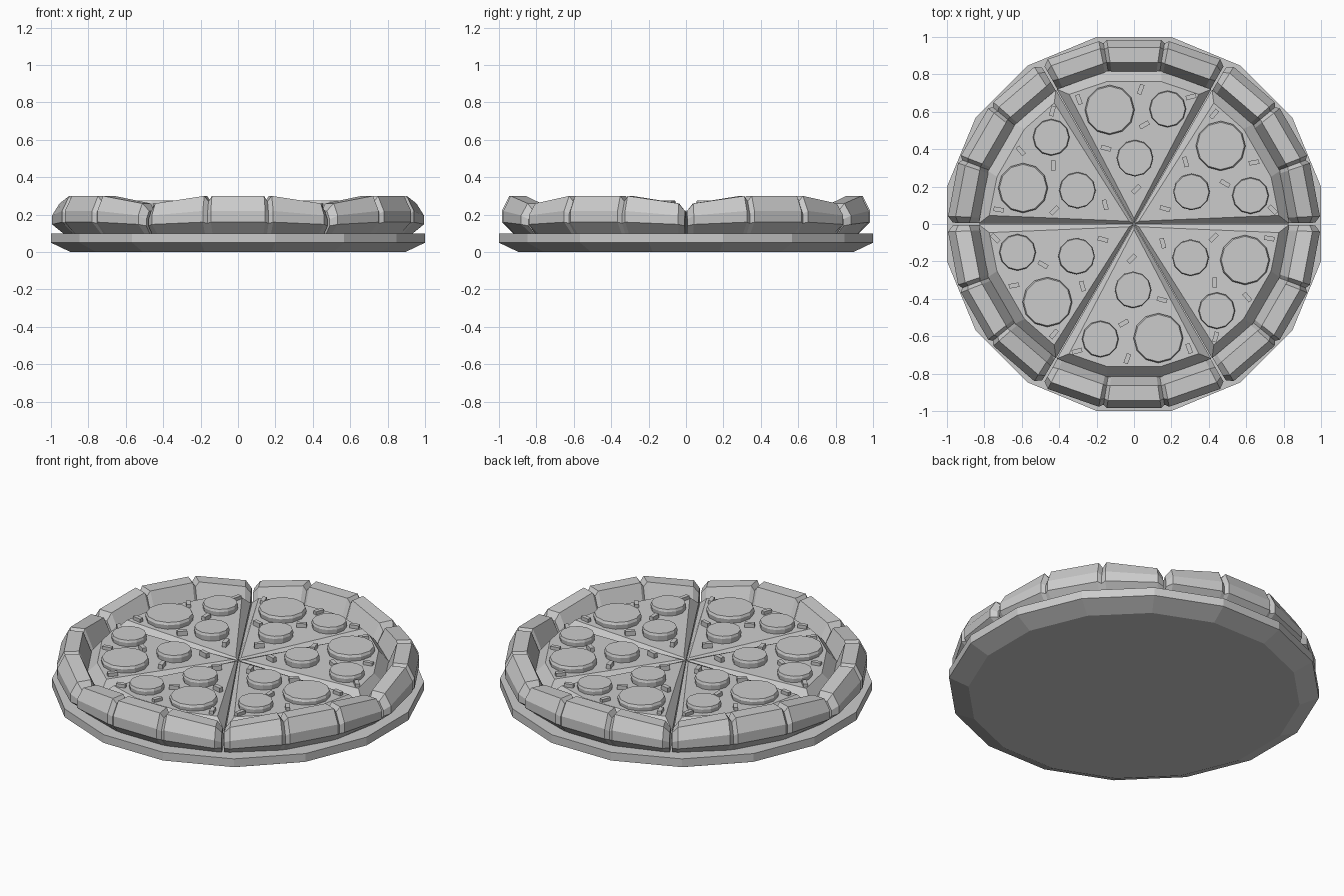
import bpy, bmesh
from math import sin, cos, radians, pi
from mathutils import Matrix, Vector

if "Cube" in bpy.data.objects:
    bpy.data.objects.remove(bpy.data.objects["Cube"])


def finish(name, bm):
    bmesh.ops.recalc_face_normals(bm, faces=bm.faces[:])
    me = bpy.data.meshes.new(name)
    bm.to_mesh(me)
    bm.free()
    ob = bpy.data.objects.new(name, me)
    bpy.context.collection.objects.link(ob)
    return ob


def polar(r, deg, z):
    # angle is measured from the slice centre line (+y)
    a = radians(deg)
    return Vector((-r * sin(a), r * cos(a), z))


def loft(bm, rings, cap_start=True, cap_end=True):
    rows = [[bm.verts.new(p) for p in ring] for ring in rings]
    n = len(rows[0])
    for a, b in zip(rows, rows[1:]):
        for i in range(n):
            j = (i + 1) % n
            bm.faces.new((a[i], a[j], b[j], b[i]))
    if cap_start:
        bm.faces.new(rows[0])
    if cap_end:
        bm.faces.new(rows[-1])


# Sixteen-sided plate with a chamfered underside
bm = bmesh.new()
loft(bm, [[polar(r / cos(pi / 16), 11.25 + 22.5 * k, z) for k in range(16)]
          for r, z in ((0.895, 0), (1.0, 0.05), (1.0, 0.1))])
finish("plate", bm)

# Crust: cross-section swept over a slice, pinched at the two creases and ends
PROFILE = [(0.80, 0.10), (0.935, 0.10), (0.995, 0.16), (0.995, 0.22),
           (0.955, 0.30), (0.873, 0.30), (0.822, 0.175)]
HALF = [(8.4, 0, 0.30), (9.6, 0.16, 0.30), (10.9, 0, 0.30),
        (27.6, 0, 0.26), (29.6, 0.28, 0.26)]
STATIONS = [(-a, p, h) for a, p, h in reversed(HALF)] + HALF


def make_crust(rot):
    bm = bmesh.new()
    rings = []
    for a, pinch, top in STATIONS:
        ring = []
        for r, z in PROFILE:
            z = 0.1 + (z - 0.1) * (top - 0.1) / 0.2
            if z > 0.11:
                r += (0.90 - r) * pinch
                z += (0.12 - z) * pinch
            ring.append(polar(r, a, z))
        rings.append(ring)
    loft(bm, rings)
    bm.transform(rot)
    return bm


# Cheese wedge: sloped edges form the valleys between slices
def make_cheese(rot):
    bm = bmesh.new()
    low = [(0.002, 0, 0.22), (0.83, 29.8, 0.18), (0.83, 10, 0.18),
           (0.83, -10, 0.18), (0.83, -29.8, 0.18)]
    top = [(0.03, 0, 0.225), (0.775, 26.6, 0.24), (0.775, 11, 0.243),
           (0.775, -11, 0.243), (0.775, -26.6, 0.24)]
    loft(bm, [[polar(r, a, 0.1) for r, a, z in low],
              [polar(r, a, z) for r, a, z in low],
              [polar(r, a, z) for r, a, z in top]])
    bm.transform(rot)
    return bm


# Toppings repeat identically on every slice
SAUSAGE = [(-0.13, 0.61, 0.133), (0.18, 0.615, 0.098), (0.005, 0.352, 0.098)]
SEEDS = [(0.036, 0.72, 70), (-0.15, 0.405, -15), (0.012, 0.185, 45),
         (-0.295, 0.665, 110), (0.305, 0.68, 15), (0.055, 0.53, 30)]


def make_sausage(rot):
    bm = bmesh.new()
    for x, y, r in SAUSAGE:
        loft(bm, [[(x + q * cos(k * pi / 6), y + q * sin(k * pi / 6), z)
                   for k in range(12)]
                  for q, z in ((r * 0.95, 0.22), (r, 0.262), (r * 0.95, 0.276))])
    bm.transform(rot)
    return bm


def make_seeds(rot):
    bm = bmesh.new()
    for x, y, a in SEEDS:
        bmesh.ops.create_cube(bm, size=1, matrix=Matrix.Translation((x, y, 0.246))
                              @ Matrix.Rotation(radians(a), 4, 'Z')
                              @ Matrix.Diagonal((0.055, 0.024, 0.028, 1)))
    bm.transform(rot)
    return bm


for s in range(6):
    rot = Matrix.Rotation(radians(60 * s), 4, 'Z')
    finish(f"crust_{s + 1}", make_crust(rot))
    finish(f"cheese_{s + 1}", make_cheese(rot))
    finish(f"sausage_discs_{s + 1}", make_sausage(rot))
    finish(f"herb_bits_{s + 1}", make_seeds(rot))
